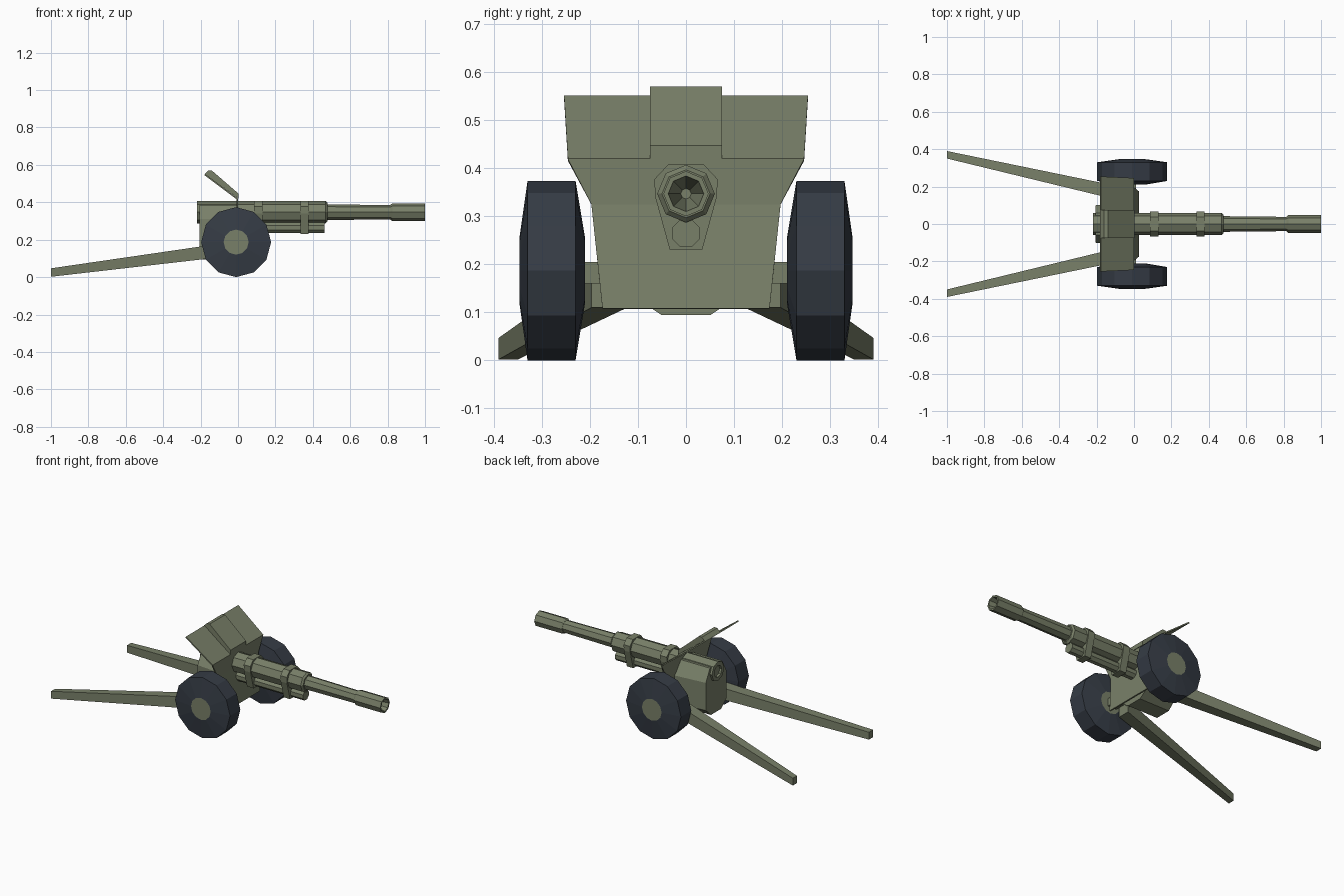
import bpy, bmesh
from math import cos, sin, pi
from mathutils import Vector

cube = bpy.data.objects.get("Cube")
if cube:
    bpy.data.objects.remove(cube, do_unlink=True)


def material(name, rgb):
    m = bpy.data.materials.new(name)
    m.use_nodes = True
    m.diffuse_color = (*rgb, 1)
    bsdf = next(n for n in m.node_tree.nodes if n.type == 'BSDF_PRINCIPLED')
    bsdf.inputs["Base Color"].default_value = (*rgb, 1)
    return m


green = material("olive green", (0.19, 0.215, 0.14))
rubber = material("dark rubber", (0.036, 0.045, 0.06))


def finish(name, bm, *mats):
    bmesh.ops.recalc_face_normals(bm, faces=bm.faces)
    me = bpy.data.meshes.new(name)
    bm.to_mesh(me)
    bm.free()
    for m in mats:
        me.materials.append(m)
    ob = bpy.data.objects.new(name, me)
    bpy.context.collection.objects.link(ob)
    return ob


def loft(name, sections, mat=green):
    """Skin matching closed sections and cap both ends."""
    bm = bmesh.new()
    rings = [[bm.verts.new(p) for p in s] for s in sections]
    n = len(rings[0])
    for a, b in zip(rings, rings[1:]):
        for i in range(n):
            j = (i + 1) % n
            bm.faces.new((a[i], a[j], b[j], b[i]))
    bm.faces.new(rings[0])
    bm.faces.new(rings[-1])
    return finish(name, bm, mat)


def tube(name, profile, z, sides=8, turn=0.0):
    """Lathe (x, radius) pairs around a lengthwise axis at height z."""
    angles = [turn + 2 * pi * i / sides for i in range(sides)]
    return loft(name, [[(x, r * sin(a), z + r * cos(a)) for a in angles]
                       for x, r in profile])


def mirrored(half):
    """Close a half outline of (y, z) points across the centre plane."""
    return half + [(-y, z) for y, z in reversed(half)]


def extrude_x(name, outline, x0, x1):
    return loft(name, [[(x, y, z) for y, z in outline] for x in (x0, x1)])


AXIS = 0.347

# Gun: breech and sleeve, barrel, hollow muzzle brake
tube("breech_and_sleeve", [(-0.17, 0.034), (-0.218, 0.036), (-0.218, 0.06),
                           (0.468, 0.06), (0.478, 0.05)], AXIS)
tube("barrel", [(0.46, 0.042), (0.83, 0.038)], AXIS)
tube("muzzle_brake", [(0.815, 0.04), (0.825, 0.047), (1.0, 0.047),
                      (1.0, 0.037), (0.86, 0.011)], AXIS)
tube("recoil_cylinder", [(-0.02, 0.031), (0.462, 0.031)], 0.265, 8, pi / 8)

# Bands clamping the sleeve to the recoil cylinder
band = mirrored([(0.037, 0.408), (0.066, 0.377), (0.064, 0.34), (0.034, 0.231)])
extrude_x("rear_band", band, 0.085, 0.13)
extrude_x("front_band", band, 0.335, 0.378)

# Carriage body behind the shield, tapering to the rear
rear = mirrored([(0.05, 0.094), (0.1, 0.14), (0.1, 0.31), (0.06, 0.385)])
front = [(y * 1.2 if abs(y) > 0.08 else y, z) for y, z in rear]
loft("carriage_body", [[(-0.205, y, z) for y, z in rear],
                       [(0.0, y, z) for y, z in front]])

# Axle between the wheels
axle = [(-0.04, 0.16), (0.02, 0.16), (0.02, 0.205), (-0.04, 0.205)]
loft("axle", [[(x - 0.01, y, z) for x, z in axle] for y in (-0.22, 0.22)])

# Folded gun shield
bm = bmesh.new()
rows = [[bm.verts.new((x, s * y, z)) for s in (-1, 1)] for x, y, z in
        [(0.027, 0.174, 0.108), (0.0, 0.197, 0.325),
         (0.0, 0.246, 0.42), (-0.176, 0.254, 0.552)]]
for a, b in zip(rows, rows[1:]):
    bm.faces.new((a[0], a[1], b[1], b[0]))
shield = finish("shield", bm, green)
mod = shield.modifiers.new("thickness", 'SOLIDIFY')
mod.thickness = 0.008

# Raised centre panel on the shield
panel = [(0.002, 0.42), (0.002, 0.447), (-0.14, 0.57), (-0.16, 0.569),
         (-0.178, 0.552)]
loft("shield_centre_panel", [[(x, y, z) for x, z in panel]
                             for y in (-0.075, 0.075)])

# Tyre rings as (y, radius), with flat hub discs
TYRE = [(0.21, 0.067), (0.23, 0.187), (0.33, 0.187), (0.347, 0.067)]

for side, label in ((1, "left"), (-1, "right")):
    wheel = loft(label + "_wheel",
                 [[(-0.01 + r * sin(i * pi / 6), side * y, 0.187 + r * cos(i * pi / 6))
                   for i in range(12)] for y, r in TYRE], rubber)
    wheel.data.materials.append(green)
    for f in wheel.data.polygons:
        if len(f.vertices) == 12:
            f.material_index = 1

    # Trail leg splaying back to the ground
    def section(x, y0, y1, z0, z1):
        return [(x, side * y, z) for y, z in ((y0, z0), (y1, z0), (y1, z1), (y0, z1))]
    loft(label + "_trail", [section(-0.06, 0.122, 0.197, 0.11, 0.184),
                            section(-1.0, 0.35, 0.39, 0.002, 0.047)])
